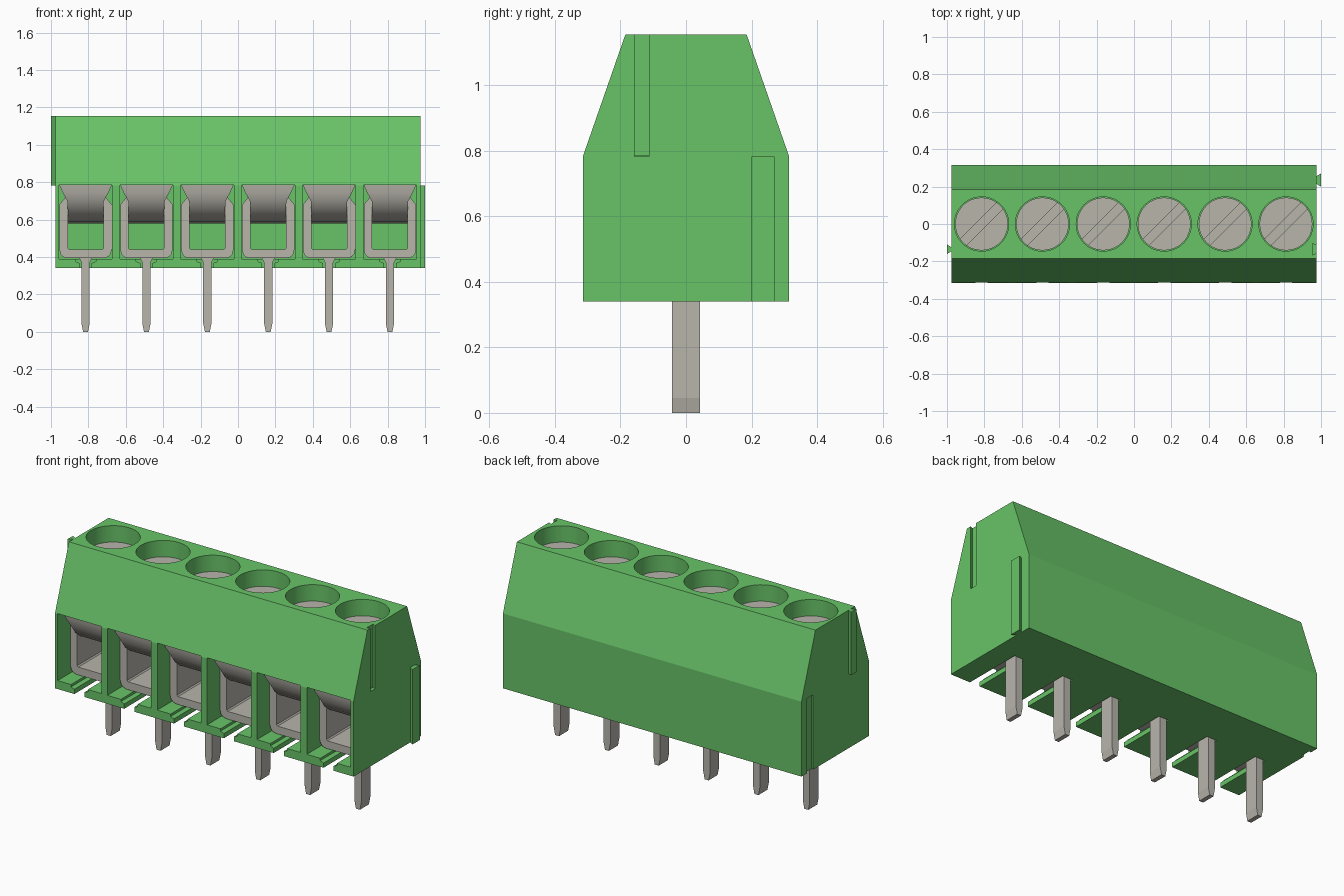
import bpy, bmesh, math
from mathutils import Vector

cube = bpy.data.objects.get("Cube")
if cube:
    bpy.data.objects.remove(cube, do_unlink=True)


def material(name, rgb, rough):
    m = bpy.data.materials.new(name)
    m.use_nodes = True
    m.diffuse_color = (*rgb, 1)
    b = next(n for n in m.node_tree.nodes if n.type == 'BSDF_PRINCIPLED')
    b.inputs["Base Color"].default_value = (*rgb, 1)
    b.inputs["Roughness"].default_value = rough
    return m


GREEN = material("green plastic", (0.14, 0.55, 0.14), 0.5)
METAL = material("grey metal", (0.48, 0.46, 0.41), 0.4)

CENTRES = [-0.815 + 0.3255 * i for i in range(6)]


def add_prism(bm, pts, axis, a, b, shift=0.0):
    """Extrude a 2D outline along an axis from a to b, then shift it in x."""
    def place(p, t):
        v = {'x': (t, p[0], p[1]), 'y': (p[0], t, p[1]), 'z': (p[0], p[1], t)}[axis]
        return (v[0] + shift, v[1], v[2])
    lo = [bm.verts.new(place(p, a)) for p in pts]
    hi = [bm.verts.new(place(p, b)) for p in pts]
    bm.faces.new(lo)
    bm.faces.new(hi[::-1])
    for i in range(len(pts)):
        j = (i + 1) % len(pts)
        bm.faces.new((lo[j], lo[i], hi[i], hi[j]))


def finish(name, bm, mat):
    bmesh.ops.recalc_face_normals(bm, faces=bm.faces[:])
    me = bpy.data.meshes.new(name)
    bm.to_mesh(me)
    bm.free()
    me.materials.append(mat)
    ob = bpy.data.objects.new(name, me)
    bpy.context.collection.objects.link(ob)
    return ob


def prisms(name, mat, *parts):
    bm = bmesh.new()
    for part in parts:
        add_prism(bm, *part)
    return finish(name, bm, mat)


def activate(ob):
    bpy.ops.object.select_all(action='DESELECT')
    ob.select_set(True)
    bpy.context.view_layer.objects.active = ob


def cut(ob, cutter):
    activate(ob)
    mod = ob.modifiers.new("cut", 'BOOLEAN')
    mod.operation = 'DIFFERENCE'
    mod.solver = 'EXACT'
    mod.object = cutter
    bpy.ops.object.modifier_apply(modifier=mod.name)
    bpy.data.objects.remove(cutter, do_unlink=True)


def smooth(ob, angle=35):
    activate(ob)
    bpy.ops.object.shade_smooth_by_angle(angle=math.radians(angle))


def rect(x0, x1, y0, y1):
    return [(x0, y0), (x1, y0), (x1, y1), (x0, y1)]


def circle(r, n=48):
    return [(r * math.cos(2 * math.pi * i / n), r * math.sin(2 * math.pi * i / n)) for i in range(n)]


def dovetail(x_in, x_out, y0, y1):
    """Plan of a rail that widens towards x_out."""
    return [(x_in, y0 + 0.015), (x_out, y0), (x_out, y1), (x_in, y1 - 0.015)]


# Housing: six-sided end profile run along the whole length
housing = prisms("housing", GREEN, (
    [(-0.315, 0.34), (0.315, 0.34), (0.315, 0.782), (0.185, 1.155), (-0.185, 1.155), (-0.315, 0.782)],
    'x', -0.975, 0.975))

# Wire entry pockets, screw wells and stepped floor slots
cut(housing, prisms("pocket_cutter", GREEN,
    *[(rect(-0.1425, 0.1425, 0.39, 0.785), 'y', -0.4, 0.19, c) for c in CENTRES]))
cut(housing, prisms("well_cutter", GREEN,
    *[(circle(0.145), 'z', 0.95, 1.25, c) for c in CENTRES]))
slot = [(-0.033, 0.3), (0.033, 0.3), (0.033, 0.368), (0.055, 0.376),
        (0.055, 0.42), (-0.055, 0.42), (-0.055, 0.376), (-0.033, 0.368)]
cut(housing, prisms("slot_cutter", GREEN,
    *[(slot, 'y', -0.4, 0.045, c) for c in CENTRES]))

# Joining grooves in the end walls
cut(housing, prisms("groove_cutter", GREEN,
    (dovetail(0.99, 0.955, -0.165, -0.105), 'z', 0.782, 1.25),
    (dovetail(-0.99, -0.961, 0.2, 0.27), 'z', 0.25, 0.782)))
smooth(housing, 15)

# Joining rails on the end walls
prisms("left_rail", GREEN, (dovetail(0.974, 1.0, 0.2, 0.27), 'z', 0.34, 0.782))
prisms("right_rail", GREEN, (dovetail(-0.974, -1.0, -0.16, -0.11), 'z', 0.782, 1.155))

# Clamp cage: U-shaped metal frame with rounded lower corners
half_outer = [(0.095, 0.735), (0.14, 0.68), (0.14, 0.44), (0.134, 0.415), (0.12, 0.4), (0.1, 0.394)]
half_inner = [(0.088, 0.44), (0.095, 0.447)]
outline = (half_outer + [(-x, z) for x, z in half_outer[::-1]]
           + [(-x, z) for x, z in half_inner[::-1]] + half_inner)
cage = prisms("clamp_cage", METAL, (outline, 'y', -0.2, 0.17))
smooth(cage)

# Pressure leaf: tapered sheet curving down and back into the cage
rows = [(-0.265, 0.785, 0.14), (-0.26, 0.745, 0.122), (-0.245, 0.70, 0.097), (-0.215, 0.655, 0.095),
        (-0.17, 0.618, 0.095), (-0.11, 0.594, 0.095), (-0.03, 0.585, 0.095)]
bm = bmesh.new()
pairs = [[bm.verts.new((s * w, y, z)) for s in (-1, 1)] for y, z, w in rows]
for p, q in zip(pairs, pairs[1:]):
    bm.faces.new((p[0], p[1], q[1], q[0]))
leaf = finish("pressure_leaf", bm, METAL)
activate(leaf)
solid = leaf.modifiers.new("thickness", 'SOLIDIFY')
solid.thickness = 0.012
solid.offset = 0
bpy.ops.object.modifier_apply(modifier=solid.name)
smooth(leaf)

# Solder pin with a tapered tip and flared root
half_pin = [(0.013, 0.0), (0.022, 0.045), (0.022, 0.37), (0.035, 0.396)]
pin = prisms("solder_pin", METAL,
             (half_pin + [(-x, z) for x, z in half_pin[::-1]], 'y', -0.042, 0.042))

# Screw: chamfered head with a diagonal driver slot
bm = bmesh.new()
add_prism(bm, circle(0.141), 'z', 0.93, 1.06)
rim = [e for e in bm.edges if all(v.co.z > 1.05 for v in e.verts)]
bmesh.ops.bevel(bm, geom=rim, offset=0.012, segments=2, affect='EDGES', profile=0.5)
screw = finish("screw", bm, METAL)
d, n = Vector((1, 1)).normalized() * 0.2, Vector((-1, 1)).normalized() * 0.023
cut(screw, prisms("driver_slot_cutter", METAL,
    ([tuple(-d - n), tuple(d - n), tuple(d + n), tuple(-d + n)], 'z', 1.02, 1.2)))
smooth(screw)

# Repeat the metal parts for every terminal
for part in (cage, leaf, pin, screw):
    part.location.x = CENTRES[0]
    for c in CENTRES[1:]:
        copy = part.copy()
        copy.location.x = c
        bpy.context.collection.objects.link(copy)
